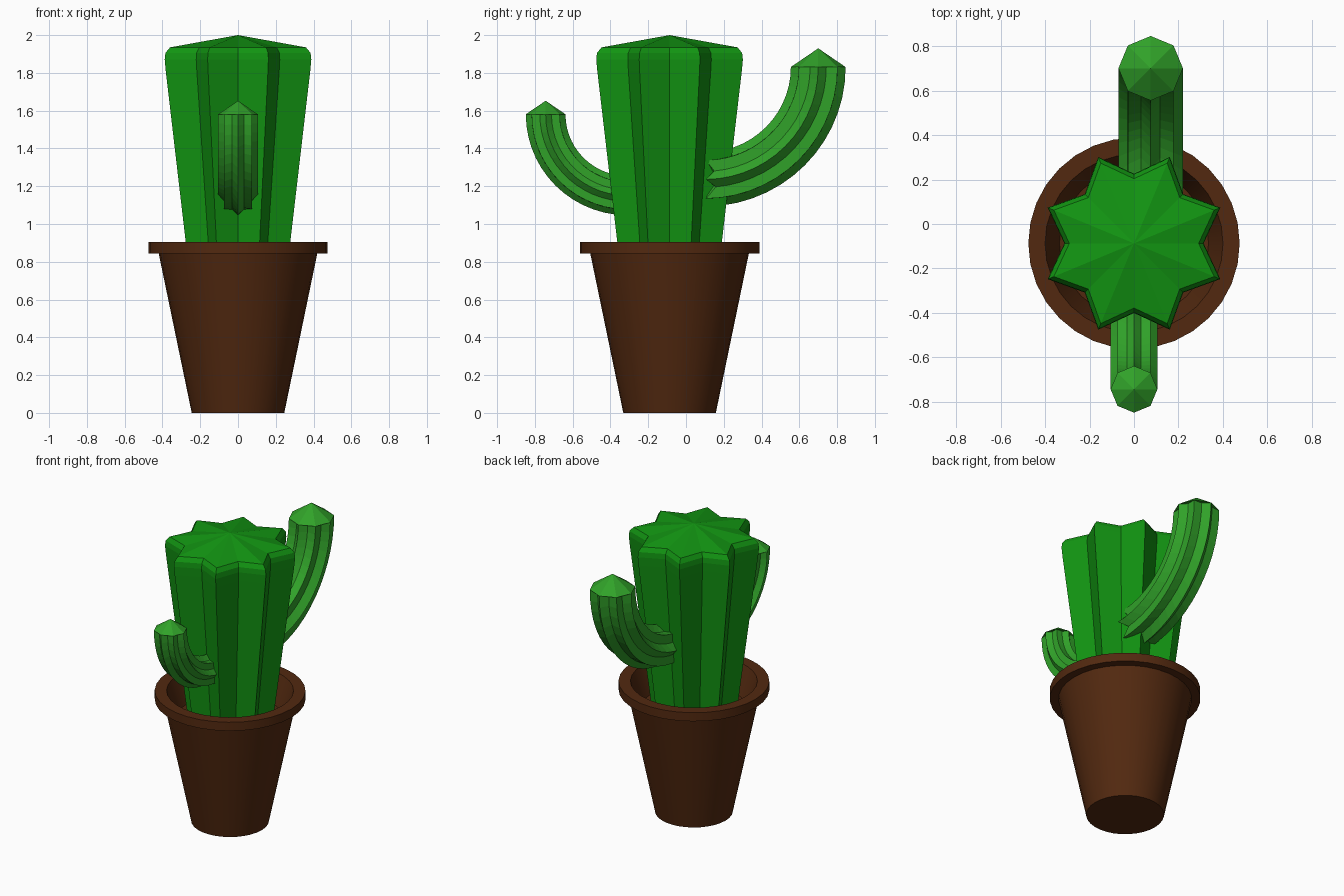
import bpy, math
from math import sin, cos, pi

if "Cube" in bpy.data.objects:
    bpy.data.objects.remove(bpy.data.objects["Cube"])

CY = -0.087  # centre of pot and trunk in y


def material(name, rgb):
    m = bpy.data.materials.new(name)
    m.diffuse_color = (*rgb, 1)
    m.use_nodes = True
    m.node_tree.nodes["Principled BSDF"].inputs["Base Color"].default_value = m.diffuse_color
    return m


def loft(name, rings, mat, smooth=False, start=None, end=None):
    """Bridge equal-sized rings; start/end are optional closing points."""
    n = len(rings[0])
    verts = [p for r in rings for p in r]
    faces = []
    for k in range(len(rings) - 1):
        for i in range(n):
            j = (i + 1) % n
            faces.append((k*n + i, k*n + j, (k+1)*n + j, (k+1)*n + i))
    last = (len(rings) - 1) * n
    if start:
        verts.append(start)
        faces += [((i + 1) % n, i, len(verts) - 1) for i in range(n)]
    if end:
        verts.append(end)
        faces += [(last + i, last + (i + 1) % n, len(verts) - 1) for i in range(n)]
    me = bpy.data.meshes.new(name)
    me.from_pydata(verts, [], faces)
    ob = bpy.data.objects.new(name, me)
    bpy.context.collection.objects.link(ob)
    me.materials.append(mat)
    if smooth:
        bpy.context.view_layer.objects.active = ob
        ob.select_set(True)
        bpy.ops.object.shade_smooth_by_angle(angle=math.radians(30))
        ob.select_set(False)
    return ob


def circle(r, z, n=32):
    return [(r*cos(2*pi*i/n), CY + r*sin(2*pi*i/n), z) for i in range(n)]


def star(r, z, ratio=0.745):
    # eight ribs, the first at 22.5 degrees
    return [((r if i % 2 else r*ratio) * cos(pi*i/8),
             CY + (r if i % 2 else r*ratio) * sin(pi*i/8), z) for i in range(16)]


brown = material("terracotta", (0.085, 0.022, 0.005))
green = material("trunk_green", (0.006, 0.30, 0.006))
light = material("arm_green", (0.03, 0.36, 0.022))

# Pot with rim and hollow top
pot = [(0.245, 0), (0.42, 0.845), (0.475, 0.845), (0.475, 0.905),
       (0.40, 0.905), (0.335, 0.72)]
loft("pot", [circle(r, z) for r, z in pot], brown, True,
     (0, CY, 0), (0, CY, 0.72))

# Ribbed trunk with shallow pointed top
trunk = [(0.275, 0.71), (0.414, 1.81), (0.42, 1.87), (0.416, 1.905), (0.39, 1.935)]
loft("trunk", [star(r, z) for r, z in trunk], green, False,
     (0, CY, 0.71), (0, CY, 2.0))


def arm(name, x, y, z, s, d):
    """Grooved quarter bend ending upright at (x, y, z); d is the y direction."""
    r, bend, steps = 0.145*s, 0.6*s, 14
    rings = []
    for k in range(steps + 1):
        ring = []
        for i in range(16):
            valley = i % 2
            t0 = 0.09 if valley else 0.01   # grooves start slightly later
            t = t0 + (pi/2 - t0) * k / steps
            rr = r * (0.77 if valley else 1)
            u, v = rr*cos(pi*i/8), rr*sin(pi*i/8)
            rad = bend + v
            ring.append((x + d*u*-1, y - d*bend + d*rad*sin(t), z - rad*cos(t)*0.99))
        rings.append(ring)
    # octagonal cap slightly overhanging the grooves
    cap = []
    for i in range(16):
        rr = r * (cos(pi/8) if i % 2 else 1)
        cap.append((x - d*rr*cos(pi*i/8), y + d*rr*sin(pi*i/8), z + 0.001))
    rings.append(cap)
    return loft(name, rings, light, False,
                (x, y - d*bend*0.98, z - bend), (x, y, z + 0.1*s))


arm("back_arm", 0.075, 0.70, 1.83, 1.0, 1)
arm("front_arm", 0.0, -0.743, 1.58, 0.724, -1)
